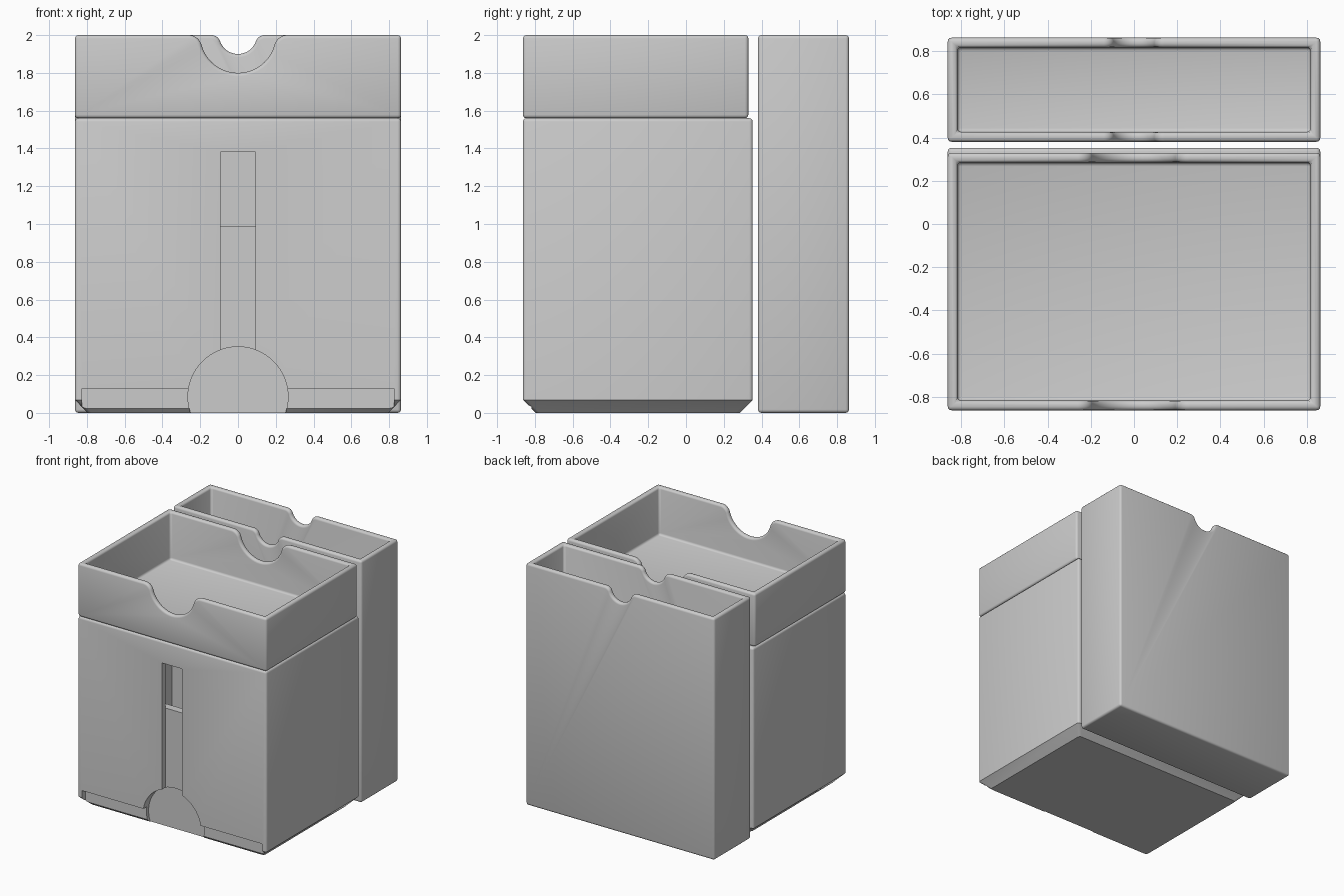
import bpy, bmesh, math

if "Cube" in bpy.data.objects:
    bpy.data.objects.remove(bpy.data.objects["Cube"], do_unlink=True)

HALF = 0.863     # half width of every box
WALL = 0.045
ROUND = 0.018    # edge rounding

grey = bpy.data.materials.new("plain grey")
grey.use_nodes = True
grey.diffuse_color = (0.6, 0.6, 0.6, 1)
grey.node_tree.nodes["Principled BSDF"].inputs["Base Color"].default_value = (0.6, 0.6, 0.6, 1)


def finish(name, bm):
    bmesh.ops.recalc_face_normals(bm, faces=bm.faces)
    mesh = bpy.data.meshes.new(name)
    bm.to_mesh(mesh)
    bm.free()
    mesh.materials.append(grey)
    obj = bpy.data.objects.new(name, mesh)
    bpy.context.collection.objects.link(obj)
    return obj


def box_mesh(x, y0, y1, z0, z1):
    """Box reaching from -x to x."""
    bm = bmesh.new()
    bmesh.ops.create_cube(bm, size=1)
    for v in bm.verts:
        v.co = (2 * x * v.co.x, y0 if v.co.y < 0 else y1, z0 if v.co.z < 0 else z1)
    return bm


def box(name, *size):
    return finish(name, box_mesh(*size))


def prism(name, outline, y0, y1):
    """Outline of (x, z) points pushed along y."""
    bm = bmesh.new()
    face = bm.faces.new([bm.verts.new((x, y0, z)) for x, z in outline])
    new = bmesh.ops.extrude_face_region(bm, geom=[face])["geom"]
    for v in new:
        if isinstance(v, bmesh.types.BMVert):
            v.co.y = y1
    return finish(name, bm)


def activate(obj):
    bpy.ops.object.select_all(action="DESELECT")
    obj.select_set(True)
    bpy.context.view_layer.objects.active = obj


def cut(obj, cutter):
    activate(obj)
    mod = obj.modifiers.new("cut", "BOOLEAN")
    mod.operation = "DIFFERENCE"
    mod.solver = "EXACT"
    mod.object = cutter
    bpy.ops.object.modifier_apply(modifier=mod.name)
    bpy.data.objects.remove(cutter, do_unlink=True)


def smooth(obj):
    activate(obj)
    bpy.ops.object.shade_smooth_by_angle(angle=math.radians(35))


def notch_outline(radius, fillet, top=2.0, steps=12):
    """Round finger notch that flares out into the rim."""
    centre = math.sqrt(radius * radius + 2 * radius * fillet)
    a = math.atan2(fillet, centre)
    right = []
    for i in range(steps + 1):
        t = -math.pi / 2 + (math.pi / 2 - a) * i / steps
        right.append((radius * math.cos(t), top + radius * math.sin(t)))
    for i in range(1, steps + 1):
        t = math.pi - a + (a - math.pi / 2) * i / steps
        right.append((centre + fillet * math.cos(t), top - fillet + fillet * math.sin(t)))
    right.append((centre, top + 0.1))
    return right + [(-x, z) for x, z in reversed(right[1:])]


def open_tray(name, y0, y1, z0, radius, fillet):
    """Open box with a finger notch in its front and back walls."""
    obj = box(name, HALF, y0, y1, z0, 2.0)
    cut(obj, box("hollow", HALF - WALL, y0 + WALL, y1 - WALL, z0 + WALL, 2.2))
    cut(obj, prism("notch", notch_outline(radius, fillet), y0 - 0.1, y1 + 0.1))
    mod = obj.modifiers.new("rounded edges", "BEVEL")
    mod.width = ROUND
    mod.segments = 3
    mod.limit_method = "ANGLE"
    mod.angle_limit = math.radians(40)
    mod.use_clamp_overlap = False
    activate(obj)
    bpy.ops.object.modifier_apply(modifier=mod.name)
    smooth(obj)


# Tall rear bin and shallow upper tray
open_tray("rear_bin", 0.381, HALF, 0, 0.1, 0.05)
open_tray("upper_tray", -HALF, 0.33, 1.56, 0.2, 0.07)

# Lower case: chamfered foot, rounded sides and top
bm = box_mesh(HALF, -HALF, 0.353, 0, 1.56)
foot = [e for e in bm.edges if all(v.co.z < 0.01 for v in e.verts)]
bmesh.ops.bevel(bm, geom=foot, offset=0.067, segments=1, affect="EDGES", profile=0.5)
rest = [e for e in bm.edges if any(v.co.z > 0.01 for v in e.verts)
        and not all(0.01 < v.co.z < 0.1 for v in e.verts)]
bmesh.ops.bevel(bm, geom=rest, offset=ROUND, segments=3, affect="EDGES", profile=0.5)
case = finish("lower_case", bm)
INNER = -HALF + WALL
cut(case, box("cavity", HALF - WALL, INNER, 0.353 - WALL, WALL, 1.56 - WALL))

# Backing plate behind the front wall
plate = box("backing_plate", HALF - WALL, INNER, INNER + 0.065, WALL - 0.005, 0.99)

# Front openings: window, bottom slot and thumb recess
cut(case, box("window", 0.092, -1, INNER + 0.001, 0.2, 1.38))
cut(case, box("slot", 0.825, -1, INNER, -0.1, 0.128))
circle = [(0.265 * math.cos(2 * math.pi * i / 64), 0.085 + 0.265 * math.sin(2 * math.pi * i / 64))
          for i in range(64)]
for part in (case, plate):
    cut(part, prism("thumb", circle, -1, -0.79))
    smooth(part)
